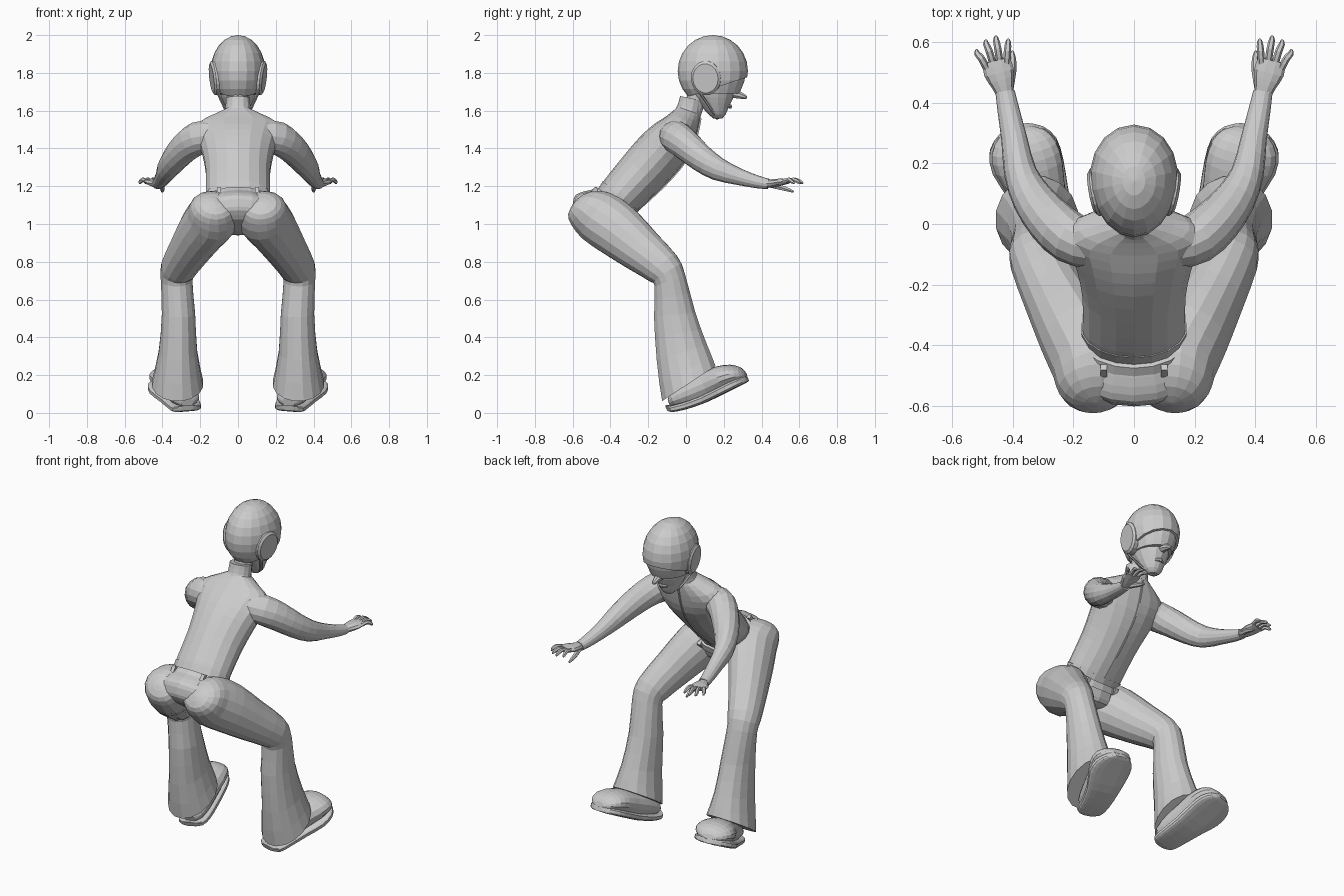
import bpy, bmesh, math
from mathutils import Vector, Matrix

X, Z = Vector((1, 0, 0)), Vector((0, 0, 1))


def finish(name, bm, mirror):
    bmesh.ops.recalc_face_normals(bm, faces=bm.faces)
    me = bpy.data.meshes.new(name)
    bm.to_mesh(me)
    bm.free()
    ob = bpy.data.objects.new(name, me)
    bpy.context.collection.objects.link(ob)
    if mirror:
        ob.modifiers.new("mirror", 'MIRROR').use_mirror_merge = False
    return ob


def refine(rings, steps):
    """Catmull-Rom interpolation between the given rings."""
    out = []
    for i in range(len(rings) - 1):
        p0, p1 = rings[max(i - 1, 0)], rings[i]
        p2, p3 = rings[i + 1], rings[min(i + 2, len(rings) - 1)]
        for s in range(steps):
            t = s / steps
            out.append([0.5 * (2 * b + (c - a) * t + (2 * a - 5 * b + 4 * c - d) * t * t
                               + (3 * b - a - 3 * c + d) * t ** 3)
                        for a, b, c, d in zip(p0, p1, p2, p3)])
    return out + [list(rings[-1])]


def loft(name, rings, n=14, mirror=False, ref=X, steps=2, power=1.0):
    """Rings are x, y, z, half width, half depth and optionally a normal."""
    rs = refine(rings, steps)
    bm = bmesh.new()
    loops = []
    for i, r in enumerate(rs):
        c = Vector(r[:3])
        if len(r) > 5:
            t = Vector(r[5:8])
        else:
            t = Vector(rs[min(i + 1, len(rs) - 1)][:3]) - Vector(rs[max(i - 1, 0)][:3])
        t.normalize()
        u = (ref - t * ref.dot(t)).normalized()
        v = u.cross(t)
        loop = []
        for k in range(n):
            a = 2 * math.pi * (k + 0.5) / n
            ca, sa = math.cos(a), math.sin(a)
            ca = math.copysign(abs(ca) ** power, ca)
            sa = math.copysign(abs(sa) ** power, sa)
            loop.append(bm.verts.new(c + u * r[3] * ca + v * r[4] * sa))
        loops.append(loop)
    for a, b in zip(loops, loops[1:]):
        for k in range(n):
            bm.faces.new((a[k], a[(k + 1) % n], b[(k + 1) % n], b[k]))
    bm.faces.new(loops[0])
    bm.faces.new(loops[-1])
    return finish(name, bm, mirror)


# Jacket body, hem band, collar and zip
loft("jacket", [(0, -.365, 1.125, .168, .117), (0, -.335, 1.16, .172, .122),
                (0, -.23, 1.275, .172, .132), (0, -.14, 1.375, .190, .135),
                (0, -.07, 1.455, .215, .122), (0, -.025, 1.52, .225, .095),
                (0, .003, 1.57, .135, .075), (0, .015, 1.60, .075, .065)], n=18)
loft("jacket_hem", [(0, -.372, 1.115, .170, .118), (0, -.345, 1.148, .176, .124)], n=18, steps=1)
loft("collar", [(0, .0, 1.56, .085, .075), (0, .018, 1.61, .068, .066),
                (0, .03, 1.665, .066, .062)], n=14)
loft("neck", [(0, .03, 1.58, .052, .05), (0, .075, 1.73, .055, .055)], n=12)
loft("zip", [(0, -.255, 1.072, .006, .006), (0, -.125, 1.19, .006, .006),
             (0, -.03, 1.294, .006, .006), (0, .026, 1.378, .006, .006),
             (0, .062, 1.48, .006, .006), (0, .078, 1.56, .006, .006)], n=4)

# Trousers: waistband, seat, flared legs, belt loops
A = (0, -.6, -.8)
loft("waistband", [(0, -.370, 1.118, .184, .132, *A), (0, -.393, 1.088, .200, .146, *A)],
     n=18, steps=1)
loft("trouser_seat", [(0, -.38, 1.105, .182, .130, *A), (0, -.415, 1.08, .210, .155, *A),
                      (0, -.45, 1.05, .225, .170, *A), (0, -.485, 1.025, .215, .142, *A),
                      (0, -.515, 1.01, .17, .105, *A), (0, -.53, .995, .08, .05, *A)], n=18)
B = (.1, .75, -.6)
loft("trouser_leg", [(.125, -.592, 1.115, .006, .006, *B), (.125, -.58, 1.105, .078, .07, *B),
                     (.128, -.535, 1.085, .122, .116, *B),
                     (.135, -.46, 1.035, .138, .146, .25, .75, -.55),
                     (.192, -.36, .965, .126, .145, .4, .73, -.55),
                     (.260, -.235, .86, .108, .122, .4, .70, -.6),
                     (.315, -.12, .765, .095, .100, .25, .7, -.7),
                     (.325, -.085, .70, .085, .088, 0, .35, -.94),
                     (.315, -.06, .52, .090, .112, 0, .12, -1),
                     (.318, -.022, .32, .104, .142, 0, .3, -.95),
                     (.32, .015, .155, .138, .172, 0, .55, -.84)], n=16, mirror=True)
bm = bmesh.new()
for x, y, z in [(.10, -.488, 1.170), (.190, -.388, 1.09), (.10, -.288, 1.030)]:
    m = Matrix.Translation((x, y, z)) @ Matrix.Rotation(math.radians(-37), 4, 'X') \
        @ Matrix.Diagonal((.022, .022, .05, 1))
    bmesh.ops.create_cube(bm, size=1, matrix=m)
finish("belt_loops", bm, True)

# Shoes, toes lifted and turned out
D = (.2, .9, .38)
loft("shoe_upper", [(.268, -.085, .055, .035, .025, *D), (.275, -.06, .075, .07, .045, *D),
                    (.295, .02, .11, .085, .07, *D), (.32, .11, .148, .095, .075, *D),
                    (.347, .19, .184, .114, .068, *D), (.363, .25, .203, .110, .056, *D),
                    (.37, .295, .208, .078, .038, *D), (.375, .315, .203, .035, .015, *D)],
     n=16, mirror=True)
loft("shoe_sole", [(.265, -.10, .027, .03, .016, *D), (.272, -.07, .024, .075, .018, *D),
                   (.285, 0, .040, .088, .02, *D), (.315, .10, .076, .1, .022, *D),
                   (.350, .19, .12, .12, .022, *D), (.366, .26, .155, .113, .022, *D),
                   (.372, .305, .175, .075, .02, *D), (.376, .323, .182, .03, .016, *D)],
     n=16, mirror=True, power=.5)

# Sleeves, tapering into the shoulders
loft("sleeve", [(.07, -.07, 1.475, .05, .06), (.14, -.065, 1.468, .078, .080),
                (.21, -.045, 1.455, .088, .085), (.275, .01, 1.41, .082, .08),
                (.335, .085, 1.345, .072, .068), (.375, .17, 1.29, .062, .054),
                (.395, .28, 1.25, .045, .043), (.415, .38, 1.222, .034, .036),
                (.425, .435, 1.212, .028, .032)], n=14, mirror=True, ref=Z)

# Hands
loft("palm", [(.423, .415, 1.213, .02, .026), (.432, .455, 1.215, .023, .036),
              (.445, .50, 1.222, .019, .050), (.455, .54, 1.226, .013, .046)],
     n=10, mirror=True, ref=Z)
fingers = [((.420, .53), (.415, .61)), ((.443, .535), (.455, .62)),
           ((.466, .53), (.488, .607)), ((.487, .515), (.518, .575))]
for i, ((ax, ay), (bx, by)) in enumerate(fingers):
    loft("finger_%d" % (i + 1), [(ax, ay, 1.226, .012, .012),
                                 ((ax + bx) / 2, (ay + by) / 2, 1.235, .012, .012),
                                 (bx, by - .012, 1.222, .010, .010), (bx, by, 1.214, .004, .004)],
         n=6, mirror=True, ref=Z)
loft("thumb", [(.412, .45, 1.205, .015, .015), (.402, .505, 1.192, .014, .014),
               (.40, .545, 1.18, .011, .011), (.402, .57, 1.17, .005, .005)],
     n=6, mirror=True, ref=Z)

# Helmet: sphere trimmed below the rim, narrower at the back
bm = bmesh.new()
bmesh.ops.create_uvsphere(bm, u_segments=18, v_segments=12, radius=1,
                          matrix=Matrix.Translation((0, .142, 1.81)) @ Matrix.Diagonal((.147, .186, .19, 1)))
bmesh.ops.bisect_plane(bm, geom=bm.verts[:] + bm.edges[:] + bm.faces[:],
                       plane_co=(0, 0, 1.67), plane_no=(0, -.33, 1), clear_inner=True)
bmesh.ops.holes_fill(bm, edges=[e for e in bm.edges if e.is_boundary])
for v in bm.verts:
    v.co.x *= 1 + .35 * (v.co.y - .17)
finish("helmet", bm, False)

# Visor and face
U = (0, 0, -1)
loft("visor", [(0, .150, 1.80, .130, .168, *U), (0, .150, 1.75, .125, .157, *U),
               (0, .150, 1.69, .104, .132, *U)], n=18)
loft("face", [(0, .14, 1.72, .105, .125, *U), (0, .145, 1.67, .090, .106, *U),
              (0, .155, 1.62, .070, .072, *U), (0, .165, 1.58, .05, .045, *U),
              (0, .168, 1.558, .025, .022, *U)], n=14)
loft("nose", [(0, .22, 1.70, .03, .035), (0, .275, 1.685, .022, .022),
              (0, .312, 1.672, .013, .013), (0, .322, 1.668, .005, .006)], n=8)
loft("lips", [(-.035, .208, 1.622, .005, .006), (0, .235, 1.622, .011, .010),
              (.035, .208, 1.622, .005, .006)], n=6, ref=Z)

# Ear pads and chin strap
E = (1, -.18, -.12)
loft("ear_pad", [(.09, .11, 1.775, .092, .08, *E), (.130, .105, 1.772, .092, .08, *E),
                 (.140, .103, 1.771, .078, .068, *E)], n=18, mirror=True, ref=Z, steps=1)
loft("chin_strap", [(.108, .07, 1.70, .006, .01), (.082, .11, 1.64, .006, .01),
                    (.052, .145, 1.588, .006, .01), (0, .165, 1.558, .006, .01)],
     n=6, mirror=True, ref=Z)
